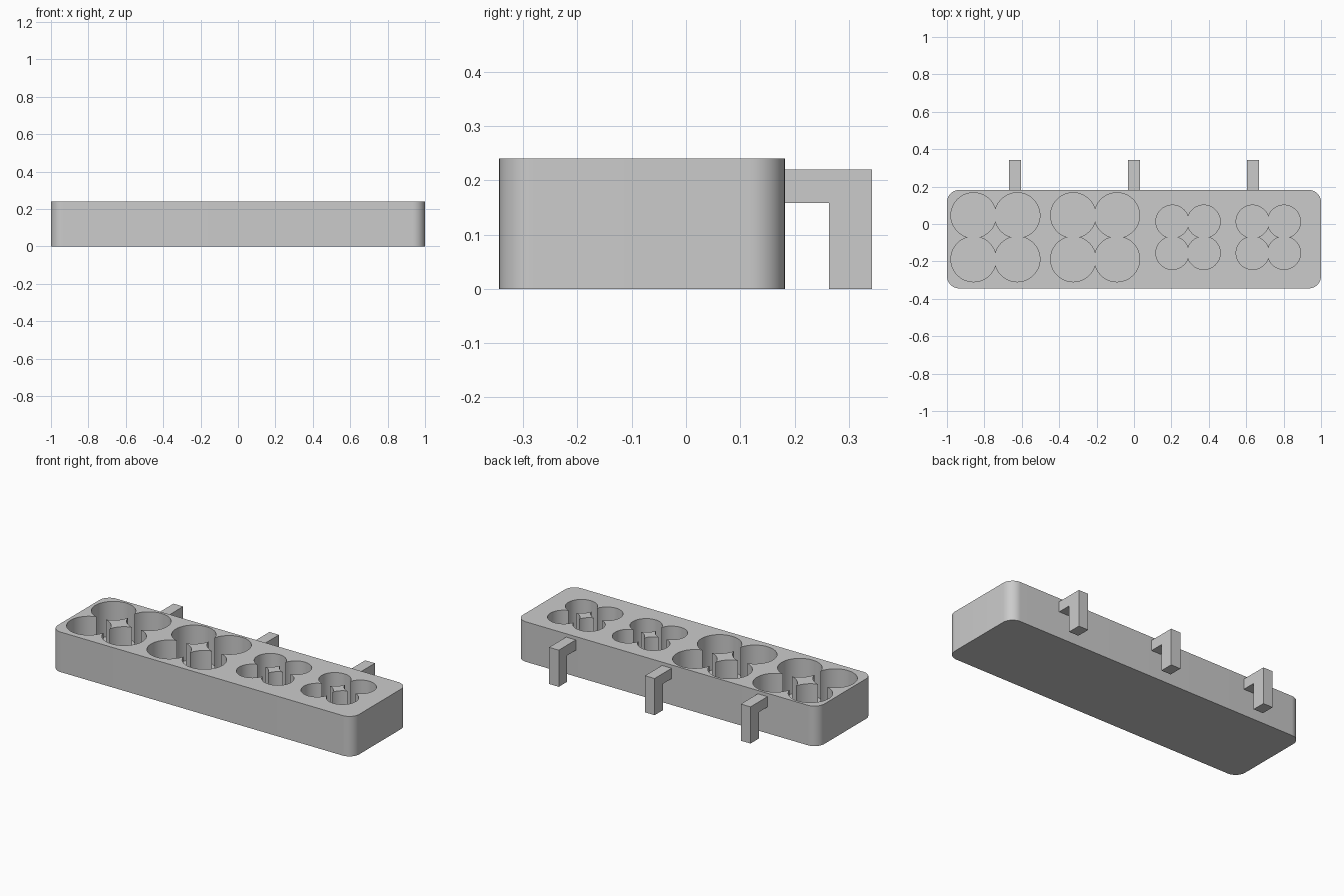
import bpy
import bmesh

cube = bpy.data.objects.get("Cube")
if cube:
    bpy.data.objects.remove(cube, do_unlink=True)

gray = bpy.data.materials.new("plain gray")
gray.use_nodes = True
COLOR = (0.6, 0.6, 0.6, 1)
gray.diffuse_color = COLOR
gray.node_tree.nodes["Principled BSDF"].inputs["Base Color"].default_value = COLOR

FRONT, BACK, HEIGHT, FLOOR = -0.344, 0.182, 0.24, 0.03


def add_object(name, bm):
    mesh = bpy.data.meshes.new(name)
    bm.normal_update()
    bm.to_mesh(mesh)
    bm.free()
    obj = bpy.data.objects.new(name, mesh)
    bpy.context.collection.objects.link(obj)
    mesh.materials.append(gray)
    return obj


def box(bm, x0, x1, y0, y1, z0, z1):
    verts = bmesh.ops.create_cube(bm, size=1)["verts"]
    bmesh.ops.scale(bm, vec=(x1 - x0, y1 - y0, z1 - z0), verts=verts)
    bmesh.ops.translate(bm, vec=((x0 + x1) / 2, (y0 + y1) / 2, (z0 + z1) / 2), verts=verts)


# Tray body with rounded upright corners
bm = bmesh.new()
box(bm, -1, 1, FRONT, BACK, 0, HEIGHT)
upright = [e for e in bm.edges if abs(e.verts[0].co.z - e.verts[1].co.z) > 0.1]
bmesh.ops.bevel(bm, geom=upright, offset=0.065, segments=12, profile=0.5, affect="EDGES")
tray = add_object("tray", bm)

# Clusters of four overlapping round pockets: centre x, radius, spacing
CLUSTERS = [(-0.741, 0.121, 0.234), (-0.208, 0.121, 0.234),
            (0.289, 0.088, 0.168), (0.718, 0.088, 0.168)]
cutters = []
for cx, radius, spacing in CLUSTERS:
    for sx in (-0.5, 0.5):
        for sy in (-0.5, 0.5):
            bm = bmesh.new()
            bmesh.ops.create_cone(bm, cap_ends=True, segments=64, radius1=radius,
                                  radius2=radius, depth=HEIGHT)
            bmesh.ops.translate(bm, verts=bm.verts, vec=(
                cx + sx * spacing, -0.071 + sy * spacing, FLOOR + HEIGHT / 2))
            cutter = add_object("pocket_cutter", bm)
            cutter.hide_render = True
            cutters.append(cutter)
            cut = tray.modifiers.new("pocket", "BOOLEAN")
            cut.operation = "DIFFERENCE"
            cut.solver = "EXACT"
            cut.object = cutter

# Apply the cuts and drop the cutters
bpy.ops.object.select_all(action="DESELECT")
bpy.context.view_layer.objects.active = tray
tray.select_set(True)
for cut in list(tray.modifiers):
    bpy.ops.object.modifier_apply(modifier=cut.name)
for cutter in cutters:
    bpy.data.objects.remove(cutter, do_unlink=True)
bpy.ops.object.shade_smooth_by_angle()

# Hanging hooks along the back: an L profile pushed out sideways
PROFILE = [(BACK, 0.22), (0.343, 0.22), (0.343, 0), (0.263, 0), (0.263, 0.158), (BACK, 0.158)]
for name, cx in (("right_hook", -0.636), ("middle_hook", 0), ("left_hook", 0.636)):
    bm = bmesh.new()
    face = bm.faces.new([bm.verts.new((cx - 0.032, y, z)) for y, z in PROFILE])
    side = bmesh.ops.extrude_face_region(bm, geom=[face])["geom"]
    bmesh.ops.translate(bm, vec=(0.064, 0, 0),
                        verts=[v for v in side if isinstance(v, bmesh.types.BMVert)])
    bmesh.ops.recalc_face_normals(bm, faces=bm.faces)
    add_object(name, bm)
